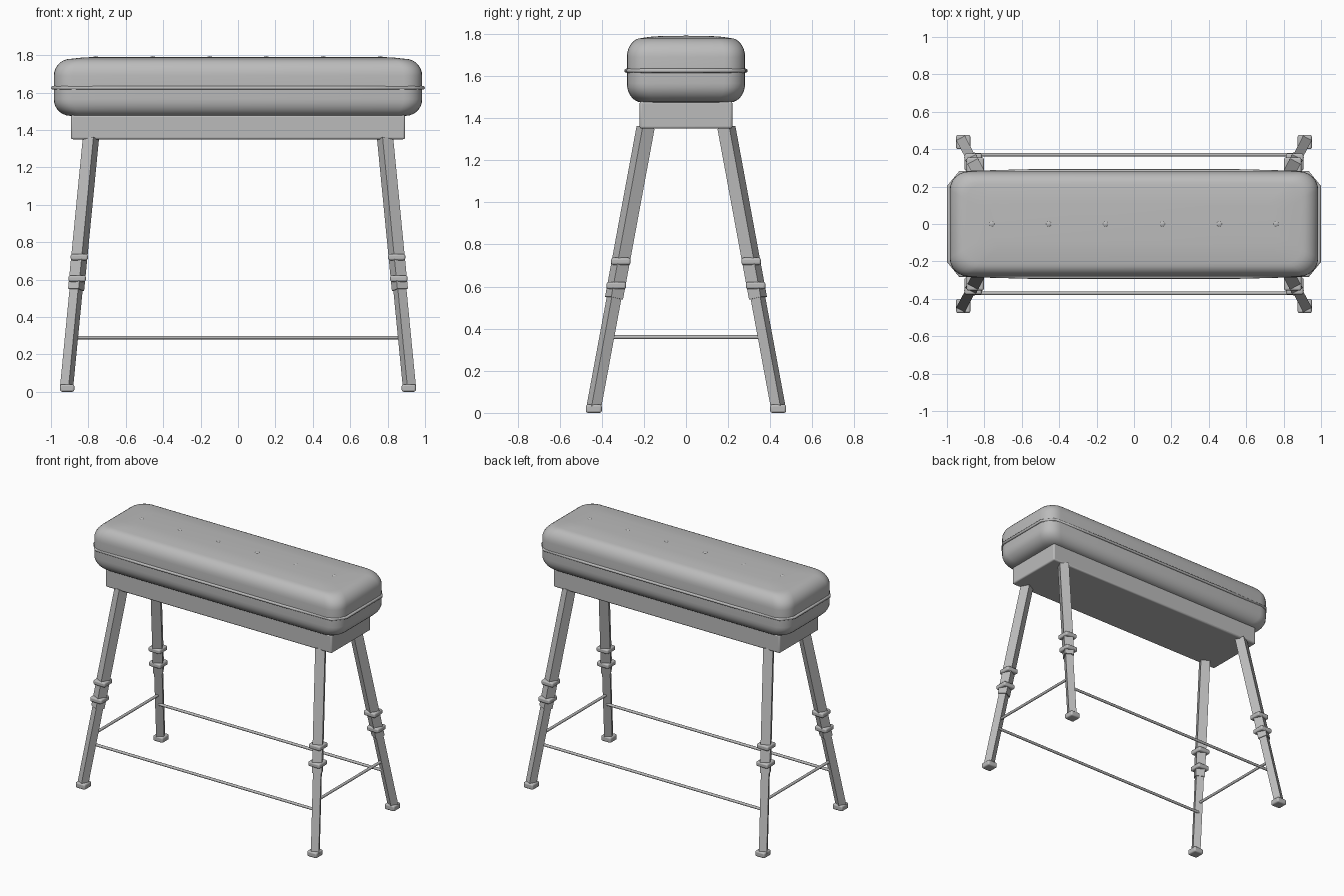
import bpy, bmesh, math
from mathutils import Vector

if "Cube" in bpy.data.objects:
    bpy.data.objects.remove(bpy.data.objects["Cube"])

grey = bpy.data.materials.new("plain grey")
grey.diffuse_color = (0.5, 0.5, 0.5, 1)
grey.use_nodes = True
grey.node_tree.nodes["Principled BSDF"].inputs["Base Color"].default_value = grey.diffuse_color


def finish(ob, name, smooth=True, bevel=0):
    ob.name = name
    ob.data.materials.clear()
    ob.data.materials.append(grey)
    if bevel:
        m = ob.modifiers.new("bevel", 'BEVEL')
        m.width, m.segments = bevel, 3
    if smooth:
        bpy.ops.object.select_all(action='DESELECT')
        ob.select_set(True)
        bpy.context.view_layer.objects.active = ob
        bpy.ops.object.shade_smooth_by_angle(angle=math.radians(35))
    return ob


def box(name, centre, size, bevel=0):
    bpy.ops.mesh.primitive_cube_add(size=1, location=centre)
    ob = bpy.context.object
    ob.scale = size
    bpy.ops.object.transform_apply(location=False, rotation=False, scale=True)
    return finish(ob, name, bool(bevel), bevel)


def strut(name, a, b, width, round_bar=False):
    a, b = Vector(a), Vector(b)
    d = b - a
    if round_bar:
        bpy.ops.mesh.primitive_cylinder_add(vertices=12, radius=width / 2, depth=d.length)
    else:
        bpy.ops.mesh.primitive_cube_add(size=1)
        bpy.context.object.scale = (width, width, d.length)
    ob = bpy.context.object
    ob.location = (a + b) / 2
    ob.rotation_euler = d.to_track_quat('Z', 'Y').to_euler()
    return finish(ob, name, round_bar)


# padded body: rounded-rectangle rings stacked along a rounded profile
def outline(hx, hy, r, z, steps=6):
    pts = []
    for q, (sx, sy) in enumerate([(1, 1), (-1, 1), (-1, -1), (1, -1)]):
        for i in range(steps + 1):
            a = math.pi / 2 * (q + i / steps)
            pts.append((sx * (hx - r) + r * math.cos(a),
                        sy * (hy - r) + r * math.sin(a), z))
    return pts


profile = [(1.6, 1.47)]
profile += [(1 - math.sin(a), 1.565 - 0.09 * math.cos(a))
            for a in [math.pi / 2 * i / 7 for i in range(8)]]
profile += [(1 - math.cos(a), 1.69 + 0.09 * math.sin(a))
            for a in [math.pi / 2 * i / 7 for i in range(8)]]
profile += [(1.6, 1.786), (2.4, 1.79)]
bm = bmesh.new()
rings = []
for k, z in profile:
    pts = outline(0.985 - 0.09 * k, 0.281 - 0.07 * k, 0.1 - 0.02 * k, z)
    rings.append([bm.verts.new(p) for p in pts])
n = len(rings[0])
for lo, hi in zip(rings, rings[1:]):
    for i in range(n):
        j = (i + 1) % n
        bm.faces.new((lo[i], lo[j], hi[j], hi[i]))
bm.faces.new(rings[0][::-1])
bm.faces.new(rings[-1])
mesh = bpy.data.meshes.new("padded_body")
bm.to_mesh(mesh)
bm.free()
body = bpy.data.objects.new("padded_body", mesh)
bpy.context.collection.objects.link(body)
finish(body, "padded_body")

# piping seam around the body
quarter = [(0.99, 0.2), (0.93, 0.274), (0.56, 0.283)]
loop = quarter + [(-x, y) for x, y in quarter[::-1]]
loop += [(-x, -y) for x, y in loop]
curve = bpy.data.curves.new("piping", 'CURVE')
curve.dimensions = '3D'
curve.bevel_depth, curve.bevel_resolution = 0.01, 2
sp = curve.splines.new('POLY')
sp.points.add(len(loop) - 1)
for p, (x, y) in zip(sp.points, loop):
    p.co = (x, y, 1.625, 1)
sp.use_cyclic_u = True
curve.materials.append(grey)
bpy.context.collection.objects.link(bpy.data.objects.new("piping", curve))

# tufting buttons
for i in range(6):
    bpy.ops.mesh.primitive_uv_sphere_add(segments=16, ring_count=8, radius=0.016,
                                         location=(-0.76 + 0.304 * i, 0, 1.786))
    bpy.context.object.scale.z = 0.5
    finish(bpy.context.object, f"button_{i + 1}")

# beam under the padding
box("beam", (0, 0, 1.415), (1.786, 0.44, 0.13), 0.01)


# legs with collars and feet
def leg_point(sx, sy, z):
    return (sx * (0.787 + (1.35 - z) * 0.0977), sy * (0.193 + (1.35 - z) * 0.185), z)


for sx, h in ((-1, "left"), (1, "right")):
    for sy, v in ((-1, "front"), (1, "back")):
        tag = f"{v}_{h}"
        strut(f"{tag}_upper_leg", leg_point(sx, sy, 0.545), leg_point(sx, sy, 1.355), 0.064)
        strut(f"{tag}_lower_leg", leg_point(sx, sy, 0.02), leg_point(sx, sy, 0.62), 0.052)
        for z in (0.605, 0.72):
            box(f"{tag}_collar", leg_point(sx, sy, z), (0.092, 0.092, 0.034), 0.01)
        box(f"{tag}_foot", (sx * 0.913, sy * 0.438, 0.02), (0.076, 0.076, 0.04), 0.01)

# stretcher bars
for s, v, h in ((-1, "front", "left"), (1, "back", "right")):
    strut(f"{v}_stretcher", (-0.885, s * 0.371, 0.29), (0.885, s * 0.371, 0.29), 0.019, True)
    strut(f"{h}_stretcher", (s * 0.882, -0.37, 0.36), (s * 0.882, 0.37, 0.36), 0.019, True)
